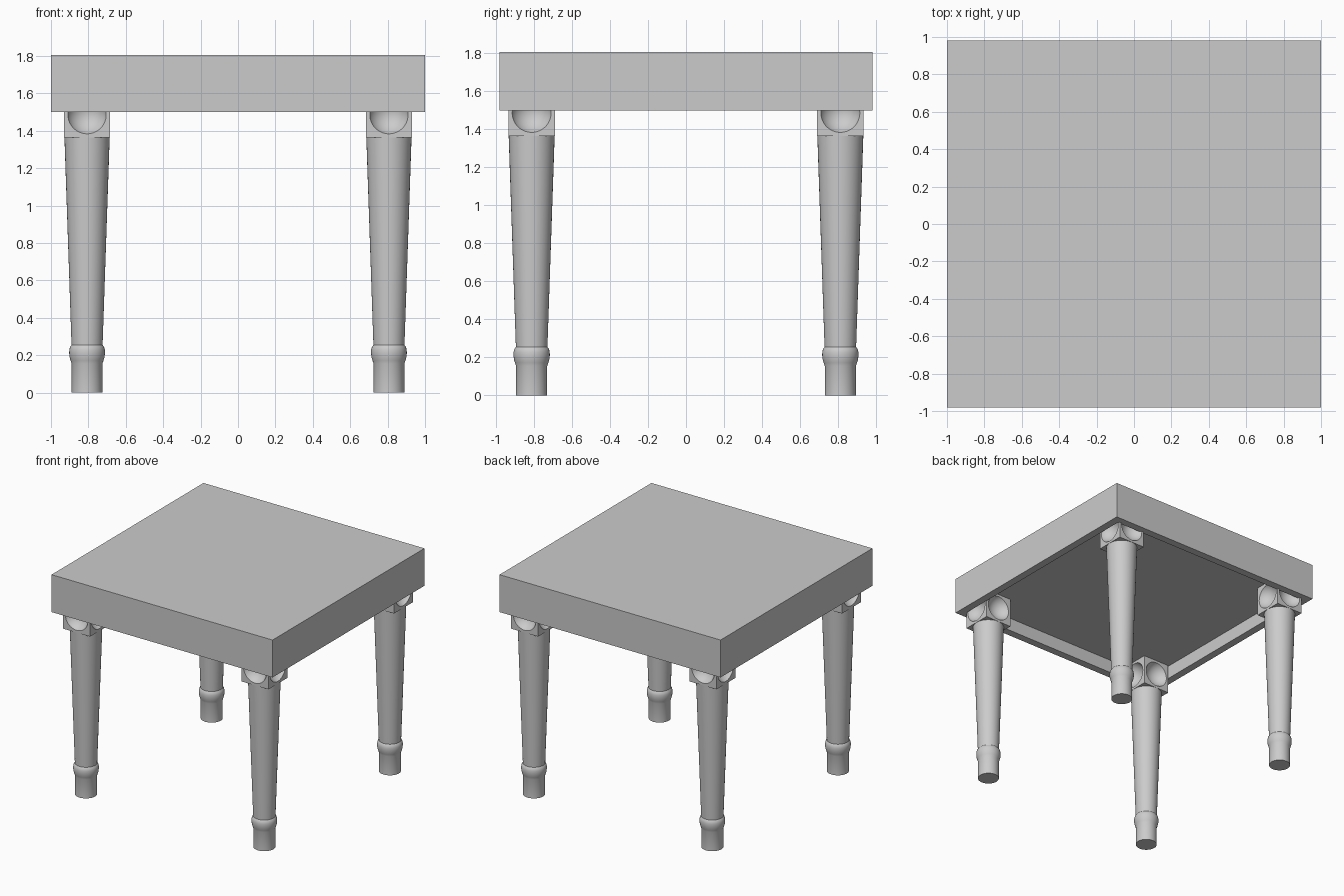
import bpy, bmesh, math
from mathutils import Matrix, Vector

if "Cube" in bpy.data.objects:
    bpy.data.objects.remove(bpy.data.objects["Cube"])

LEG_X, LEG_Y = 0.807, 0.812
HALF = 0.122           # half size of the leg block
BLOCK_Z = 1.487


def new_object(name, bm):
    bmesh.ops.recalc_face_normals(bm, faces=bm.faces[:])
    mesh = bpy.data.meshes.new(name)
    bm.to_mesh(mesh)
    bm.free()
    obj = bpy.data.objects.new(name, mesh)
    bpy.context.collection.objects.link(obj)
    return obj


def smooth(obj, angle=30):
    bpy.ops.object.select_all(action='DESELECT')
    obj.select_set(True)
    bpy.context.view_layer.objects.active = obj
    bpy.ops.object.shade_smooth_by_angle(angle=math.radians(angle))


# Table top: thick slab, hollowed from below to leave an apron rim
bm = bmesh.new()
bmesh.ops.create_cube(bm, size=1, matrix=Matrix.Translation((0, 0, 1.653))
                      @ Matrix.Diagonal((2, 1.964, 0.306, 1)))
bottom = min(bm.faces, key=lambda f: f.calc_center_median().z)
bmesh.ops.inset_region(bm, faces=[bottom], thickness=0.09)
bmesh.ops.translate(bm, verts=bmesh.ops.extrude_discrete_faces(
    bm, faces=[bottom])['faces'][0].verts[:], vec=(0, 0, 0.11))
new_object("table_top", bm)

# Leg block: cube with a round bowl carved into each side
bm = bmesh.new()
bmesh.ops.create_cube(bm, size=2 * HALF)
block = new_object("leg_block_1", bm)
rim, depth = 0.103, 0.07
radius = (rim ** 2 + depth ** 2) / (2 * depth)
bm = bmesh.new()
for i in range(4):
    spot = Matrix.Rotation(i * math.pi / 2, 4, 'Z') @ Vector((HALF + radius - depth, 0, 0))
    bmesh.ops.create_uvsphere(bm, u_segments=40, v_segments=24, radius=radius,
                              matrix=Matrix.Translation(spot))
cutter = new_object("bowl_cutter", bm)
cutter.hide_render = True
for p in cutter.data.polygons:
    p.use_smooth = True
mod = block.modifiers.new("bowls", 'BOOLEAN')
mod.operation = 'DIFFERENCE'
mod.solver = 'EXACT'
mod.object = cutter
bpy.context.view_layer.objects.active = block
block.select_set(True)
bpy.ops.object.modifier_apply(modifier=mod.name)
bpy.data.objects.remove(cutter)
smooth(block)

# Turned leg: tapered shaft, rounded ring and straight foot
profile = [(0, 0), (0.082, 0), (0.082, 0.155), (0.088, 0.172), (0.093, 0.19), (0.0955, 0.21),
           (0.095, 0.228), (0.091, 0.245), (0.083, 0.255), (0.121, 1.366), (0, 1.366)]
bm = bmesh.new()
verts = [bm.verts.new((r, 0, z)) for r, z in profile]
edges = [bm.edges.new(pair) for pair in zip(verts, verts[1:])]
bmesh.ops.spin(bm, geom=verts + edges, axis=(0, 0, 1), cent=(0, 0, 0),
               angle=2 * math.pi, steps=40, use_merge=True)
bmesh.ops.remove_doubles(bm, verts=bm.verts[:], dist=1e-5)
leg = new_object("leg_1", bm)
smooth(leg)

# Place a leg and block at every corner
corners = [(sx * LEG_X, sy * LEG_Y) for sx in (-1, 1) for sy in (-1, 1)]
for i, (x, y) in enumerate(corners):
    for obj, z in ((leg, 0), (block, BLOCK_Z)):
        part = obj
        if i:
            part = obj.copy()
            part.name = obj.name[:-1] + str(i + 1)
            bpy.context.collection.objects.link(part)
        part.location = (x, y, z)
